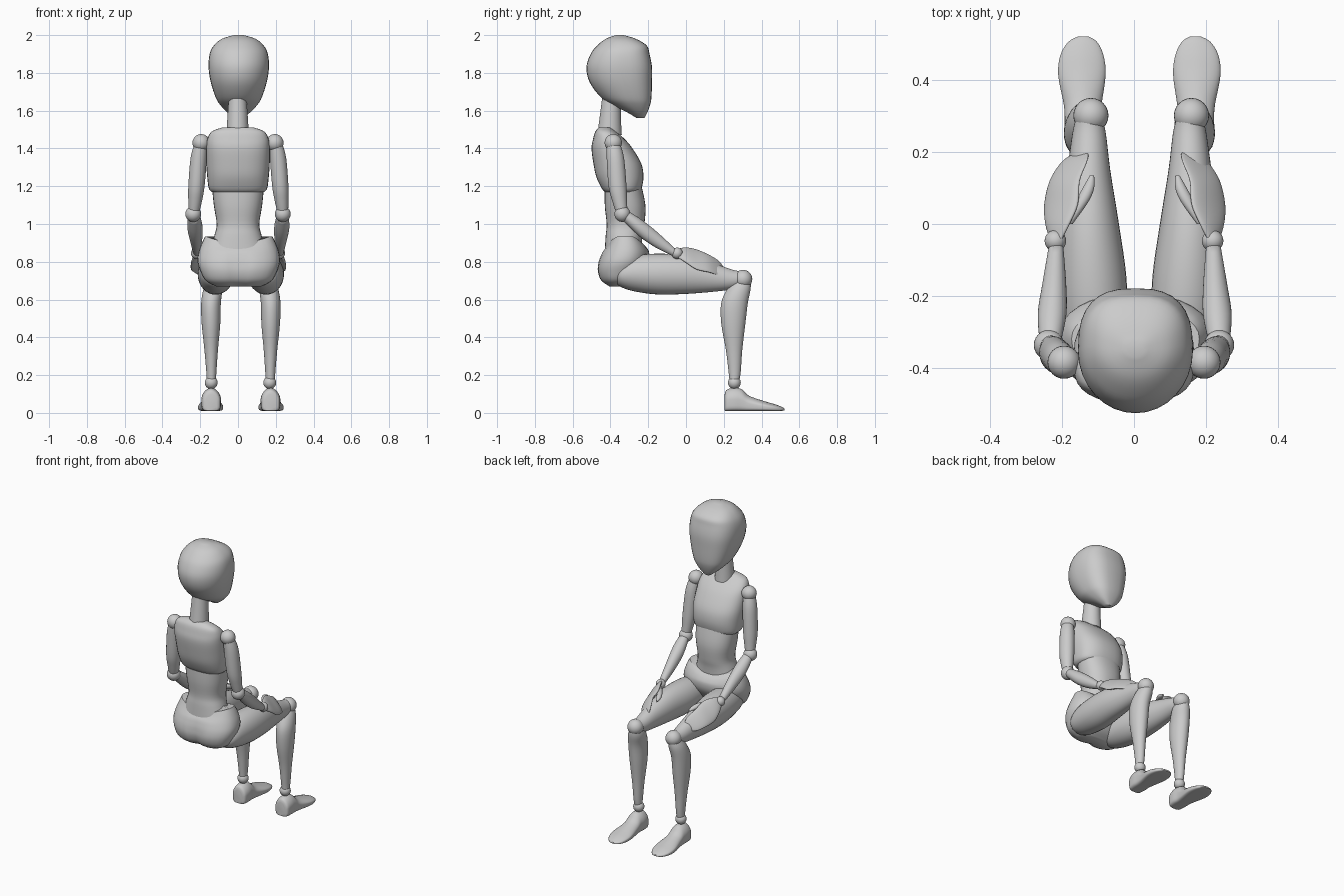
import bpy, bmesh, math


def finish(ob, angle=50):
    bpy.ops.object.select_all(action='DESELECT')
    ob.select_set(True)
    bpy.context.view_layer.objects.active = ob
    bpy.ops.object.shade_smooth_by_angle(angle=math.radians(angle))


def spline(rows, steps=4):
    # Catmull-Rom resampling of the ring table
    out = []
    for i in range(len(rows) - 1):
        p = [rows[max(0, min(len(rows) - 1, i + k))] for k in (-1, 0, 1, 2)]
        for s in range(steps):
            t = s / steps
            out.append([b + 0.5 * t * (c - a + t * (2*a - 5*b + 4*c - d + t * (3*(b - c) + d - a)))
                        for a, b, c, d in zip(*p)])
    return out + [rows[-1]]


def loft(name, rings, axis='z', side=1, shift=0.0, p_lo=2.0, p_hi=2.0, shear=0.0, deform=None, n=32):
    # ring = (position on axis, low edge, high edge, centre x, half width)
    bm = bmesh.new()
    loops = []
    for t, lo, hi, cx, w in spline(rings):
        loop = []
        for k in range(n):
            a = 2 * math.pi * k / n
            c, s = math.cos(a), math.sin(a)
            p = p_hi if s > 0 else p_lo
            du = max(w, 0.002) * math.copysign(abs(c) ** (2 / p), c)
            v = (lo + hi) / 2 + (hi - lo) / 2 * math.copysign(abs(s) ** (2 / p), s) + shear * du
            x = side * (cx + du) + shift
            loop.append(bm.verts.new((x, v, t) if axis == 'z' else (x, t, v)))
        loops.append(loop)
    for A, B in zip(loops, loops[1:]):
        for k in range(n):
            j = (k + 1) % n
            bm.faces.new((A[k], A[j], B[j], B[k]))
    bm.faces.new(loops[0])
    bm.faces.new(loops[-1])
    if deform:
        for v in bm.verts:
            deform(v.co)
    bmesh.ops.recalc_face_normals(bm, faces=bm.faces[:])
    me = bpy.data.meshes.new(name)
    bm.to_mesh(me)
    bm.free()
    ob = bpy.data.objects.new(name, me)
    bpy.context.collection.objects.link(ob)
    finish(ob)


def ball(name, loc, r):
    bpy.ops.mesh.primitive_uv_sphere_add(segments=24, ring_count=14, radius=r, location=loc)
    bpy.context.object.name = name
    finish(bpy.context.object)


# head: round skull, flatter face toward +y
loft("head", [(1.56, -.26, -.22, 0, .02), (1.59, -.31, -.205, 0, .06), (1.63, -.39, -.19, 0, .098),
              (1.67, -.45, -.183, 0, .122), (1.75, -.51, -.18, 0, .148), (1.83, -.527, -.18, 0, .16),
              (1.90, -.505, -.193, 0, .154), (1.945, -.47, -.208, 0, .132), (1.98, -.425, -.265, 0, .09),
              (2.0, -.37, -.33, 0, .025)], shift=.004, p_hi=2.7)
loft("neck", [(1.47, -.47, -.34, 0, .06), (1.58, -.455, -.345, 0, .053), (1.74, -.435, -.345, 0, .042)], shift=-.002)

# torso
loft("chest", [(1.17, -.43, -.25, 0, .14), (1.19, -.447, -.235, 0, .155), (1.25, -.475, -.225, 0, .163),
               (1.32, -.49, -.237, 0, .168), (1.40, -.50, -.283, 0, .168), (1.45, -.492, -.325, 0, .162),
               (1.49, -.48, -.372, 0, .138), (1.512, -.46, -.40, 0, .08)], p_lo=2.5, p_hi=2.4)
loft("waist", [(1.22, -.43, -.24, 0, .14), (1.1, -.43, -.215, 0, .128), (1.0, -.42, -.22, 0, .113),
               (.94, -.425, -.23, 0, .125), (.86, -.43, -.235, 0, .15)], p_lo=2.3, p_hi=2.3)


def pelvis_shape(co):
    # cleft at the back and a dipped waistband
    g = math.exp(-(co.x / .035) ** 2)
    if co.y < -.36:
        co.y += .02 * g * max(0, min(1, (.88 - co.z) / .1))
    if co.z > .85:
        co.z -= .035 * (co.z - .85) / .085 * max(0, 1 - (co.x / .17) ** 2)


loft("pelvis", [(.67, -.41, -.32, 0, .12), (.70, -.452, -.27, 0, .175), (.75, -.47, -.23, 0, .203),
                (.80, -.465, -.2, 0, .218), (.85, -.445, -.195, 0, .213), (.90, -.42, -.212, 0, .195),
                (.935, -.405, -.235, 0, .178)], p_lo=2.4, p_hi=2.2, shift=.004, deform=pelvis_shape)

for side, tag in ((-1, "left"), (1, "right")):
    arm = dict(side=side, shift=.002)
    leg = dict(side=side, shift=.015)
    # arm
    ball(tag + "_shoulder", (side * .195, -.385, 1.43), .046)
    loft(tag + "_upper_arm", [(1.43, -.42, -.35, .197, .034), (1.35, -.42, -.328, .21, .043),
                              (1.2, -.41, -.315, .222, .043), (1.12, -.39, -.312, .229, .036),
                              (1.06, -.37, -.31, .235, .028)], **arm)
    ball(tag + "_elbow", (side * .237, -.337, 1.053), .042)
    loft(tag + "_forearm", [(-.325, 1.01, 1.08, .235, .03), (-.25, .937, 1.033, .23, .04),
                            (-.165, .878, .968, .224, .033), (-.06, .825, .872, .219, .02)], 'y', **arm)
    ball(tag + "_wrist", (side * .219, -.047, .845), .03)
    # hand draped over the thigh, with thumb
    loft(tag + "_hand", [(-.04, .827, .863, .219, .018), (0, .813, .857, .215, .034), (.055, .787, .838, .205, .047),
                         (.12, .77, .812, .195, .042), (.17, .752, .785, .17, .036), (.192, .742, .768, .153, .024),
                         (.202, .745, .758, .143, .008)], 'y', shear=-1.0, **arm)
    loft(tag + "_thumb", [(0, .835, .86, .185, .012), (.06, .828, .858, .148, .018),
                          (.1, .82, .848, .129, .016), (.135, .818, .83, .119, .006)], 'y', **arm)
    # leg
    loft(tag + "_thigh", [(-.375, .70, .76, .12, .03), (-.35, .67, .79, .122, .07), (-.28, .645, .83, .125, .09),
                          (-.15, .627, .843, .132, .096), (0, .63, .832, .14, .083), (.15, .642, .79, .141, .06),
                          (.25, .655, .757, .14, .047), (.29, .672, .75, .14, .038)], 'y', **leg)
    ball(tag + "_knee", (side * .14 + .02, .302, .708), .049)
    loft(tag + "_shin", [(.70, .25, .342, .142, .035), (.655, .218, .342, .148, .05), (.58, .186, .327, .158, .052),
                         (.47, .187, .314, .158, .049), (.335, .211, .298, .157, .036), (.22, .225, .29, .156, .027),
                         (.17, .23, .282, .156, .024)], **leg)
    ball(tag + "_ankle", (side * .155 + .013, .256, .16), .034)
    # foot: flat sole, rounded top
    loft(tag + "_foot", [(.205, .012, .10, .157, .03), (.215, .01, .122, .157, .046), (.255, .01, .133, .157, .052),
                         (.295, .01, .125, .158, .05), (.335, .01, .09, .158, .053), (.415, .01, .062, .16, .066),
                         (.47, .01, .046, .16, .06), (.507, .011, .032, .158, .04), (.522, .013, .022, .156, .015)],
         'y', p_lo=5, p_hi=1.8, **leg)
